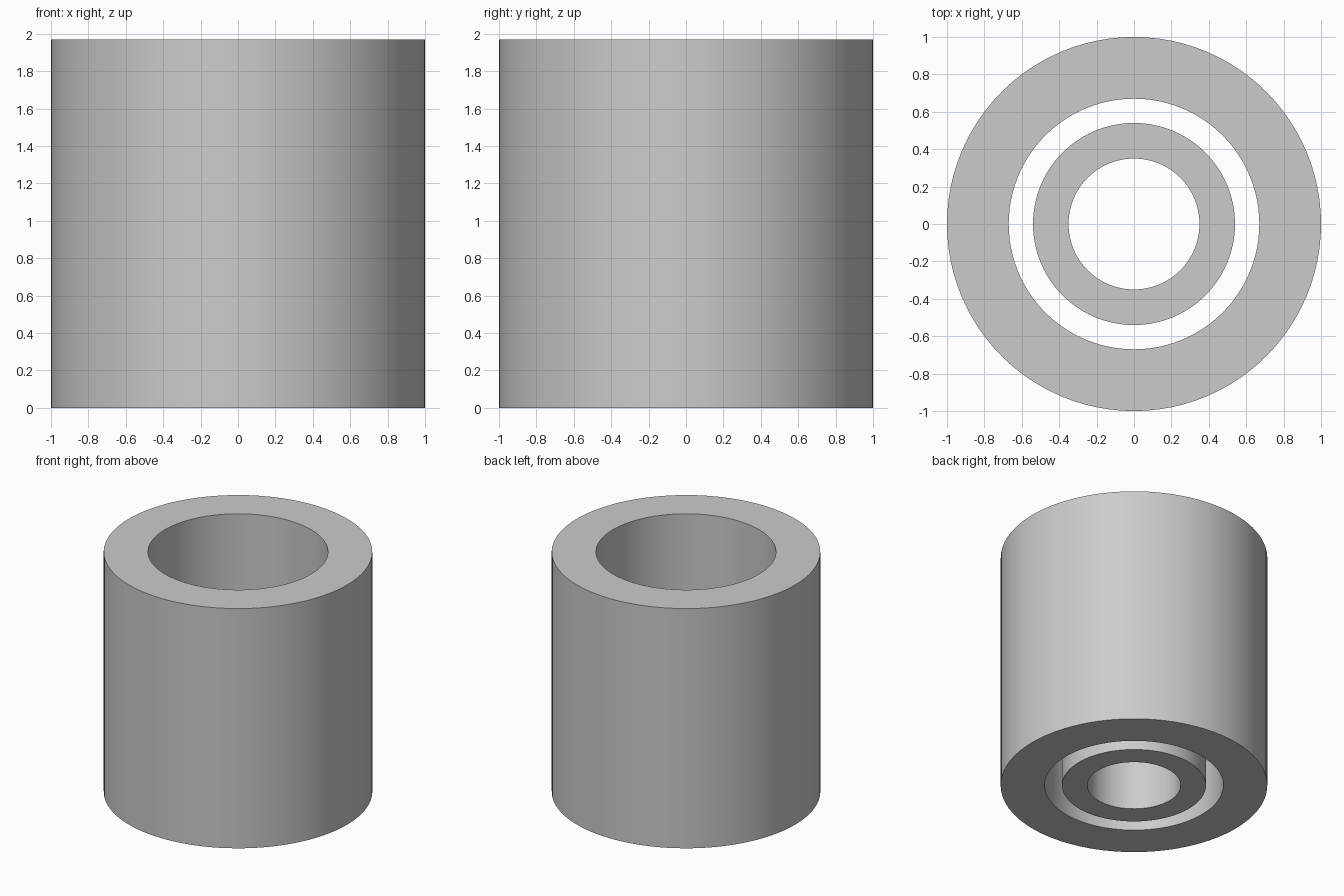
import bpy
import bmesh
import math

cube = bpy.data.objects.get("Cube")
if cube:
    bpy.data.objects.remove(cube, do_unlink=True)

SIDES = 96

# Plain grey finish shared by both sleeves
grey = bpy.data.materials.new("light_grey")
grey.use_nodes = True
colour = (0.6, 0.6, 0.6, 1)
grey.diffuse_color = colour
grey.node_tree.nodes["Principled BSDF"].inputs["Base Color"].default_value = colour


def tube(name, inner, outer, height):
    """Spin a rectangular wall section around the z axis."""
    bm = bmesh.new()
    section = [(inner, 0), (outer, 0), (outer, height), (inner, height)]
    verts = [bm.verts.new((r, 0, z)) for r, z in section]
    edges = [bm.edges.new((verts[i], verts[(i + 1) % 4])) for i in range(4)]
    bmesh.ops.spin(bm, geom=verts + edges, cent=(0, 0, 0), axis=(0, 0, 1),
                   angle=math.tau, steps=SIDES, use_merge=True)
    bmesh.ops.remove_doubles(bm, verts=bm.verts, dist=0.0001)
    bmesh.ops.recalc_face_normals(bm, faces=bm.faces)
    mesh = bpy.data.meshes.new(name)
    bm.to_mesh(mesh)
    bm.free()
    mesh.materials.append(grey)
    obj = bpy.data.objects.new(name, mesh)
    bpy.context.collection.objects.link(obj)
    bpy.ops.object.select_all(action="DESELECT")
    obj.select_set(True)
    bpy.context.view_layer.objects.active = obj
    bpy.ops.object.shade_smooth_by_angle(angle=math.radians(30))
    return obj


# Thick outer sleeve, and the shorter inner sleeve standing in its bore
tube("outer_sleeve", 0.67, 1.0, 1.97)
tube("inner_sleeve", 0.35, 0.54, 0.98)
